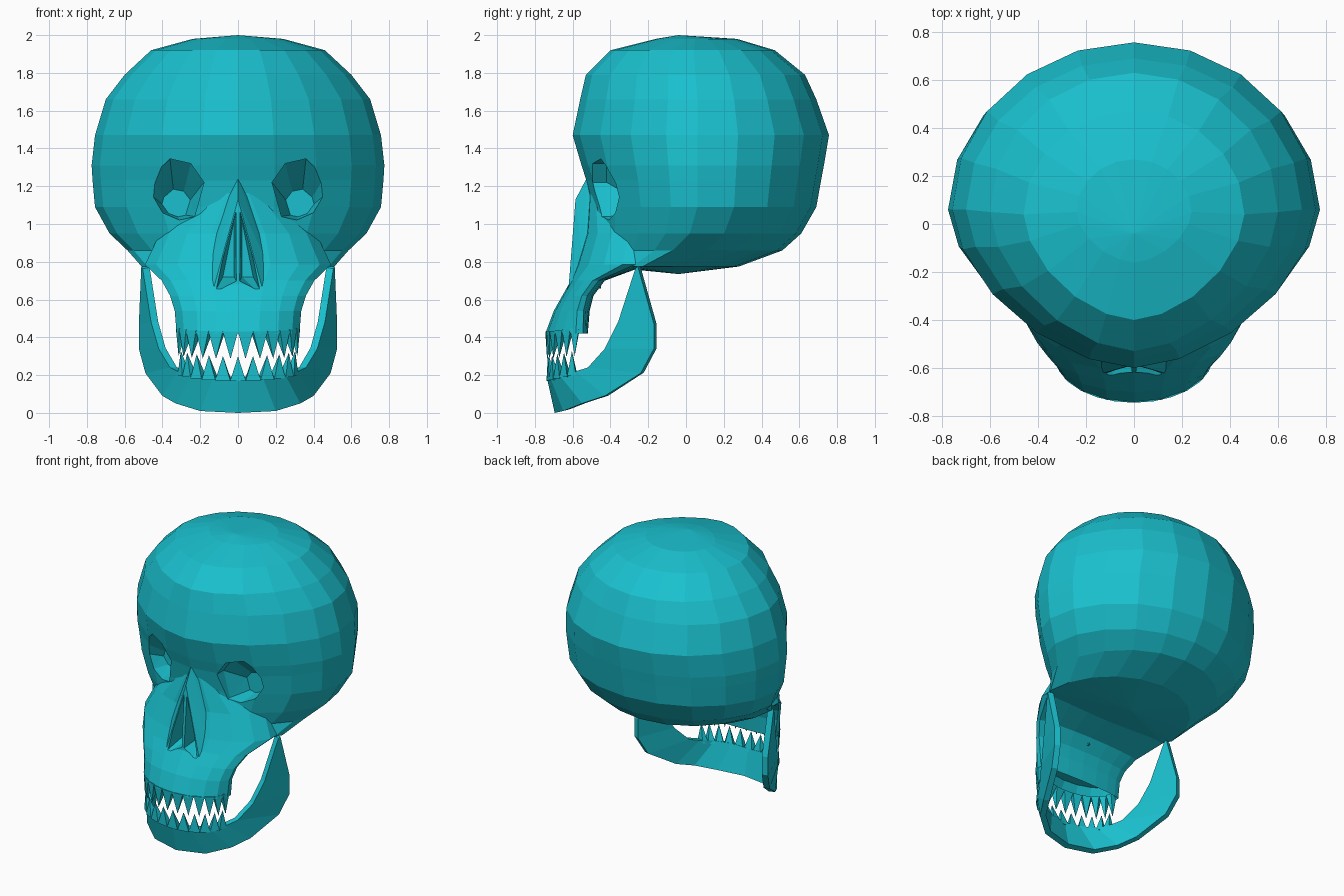
import bpy, bmesh
from math import sin, cos, pi, radians
from mathutils import Vector

if "Cube" in bpy.data.objects:
    bpy.data.objects.remove(bpy.data.objects["Cube"])

mat = bpy.data.materials.new("teal")
mat.diffuse_color = (0.01, 0.53, 0.62, 1)
mat.use_nodes = True
mat.node_tree.nodes["Principled BSDF"].inputs["Base Color"].default_value = mat.diffuse_color


def to_object(bm, name, recalc=True):
    if recalc:
        bmesh.ops.recalc_face_normals(bm, faces=bm.faces[:])
    me = bpy.data.meshes.new(name)
    bm.to_mesh(me)
    bm.free()
    me.materials.append(mat)
    ob = bpy.data.objects.new(name, me)
    bpy.context.collection.objects.link(ob)
    return ob


def loft(name, rings, n, e=1.0, top=None, bottom=None, palate=False):
    """Stack of egg-shaped rings: z, half width, front y, back y, y of widest point."""
    bm = bmesh.new()
    loops = []
    for z, w, yf, yb, yw in rings:
        loop = []
        for i in range(n):
            a = 2 * pi * i / n
            s, c = sin(a), cos(a)
            k = e if c > 1e-6 else 1.0
            x = w * abs(s) ** k * (1 if s > 0 else -1)
            y = yw - (yw - yf) * c ** k if c > 1e-6 else yw - (yb - yw) * c
            loop.append(bm.verts.new((x, y, z)))
        loops.append(loop)
    for a, b in zip(loops, loops[1:]):
        for i in range(n):
            j = (i + 1) % n
            bm.faces.new((a[i], a[j], b[j], b[i]))
    caps = []
    for loop, pole in ((loops[0], top), (loops[-1], bottom)):
        if pole:
            p = bm.verts.new(pole)
            for i in range(n):
                bm.faces.new((loop[i], loop[(i + 1) % n], p))
        else:
            caps.append(bm.faces.new(loop))
    bmesh.ops.recalc_face_normals(bm, faces=bm.faces[:])
    if palate:
        bmesh.ops.inset_individual(bm, faces=[caps[-1]], thickness=0.05, depth=-0.08)
    return to_object(bm, name)


def hull(name, pts):
    bm = bmesh.new()
    vs = [bm.verts.new(p) for p in pts]
    bmesh.ops.convex_hull(bm, input=vs)
    loose = [v for v in bm.verts if not v.link_faces]
    bmesh.ops.delete(bm, geom=loose, context='VERTS')
    return to_object(bm, name)


def combine(target, other, op):
    m = target.modifiers.new(op, 'BOOLEAN')
    m.operation, m.solver, m.object = op, 'EXACT', other
    bpy.context.view_layer.objects.active = target
    bpy.ops.object.modifier_apply(modifier=m.name)
    bpy.data.objects.remove(other, do_unlink=True)


# Cranium
skull = loft("skull", [
    (1.98, 0.24, -0.16, 0.27, 0.05),
    (1.92, 0.46, -0.40, 0.47, 0.04),
    (1.79, 0.60, -0.53, 0.63, 0.05),
    (1.66, 0.70, -0.56, 0.69, 0.06),
    (1.47, 0.757, -0.60, 0.757, 0.06),
    (1.31, 0.775, -0.553, 0.73, 0.06),
    (1.23, 0.77, -0.527, 0.715, 0.06),
    (1.09, 0.757, -0.50, 0.69, 0.06),
    (0.95, 0.68, -0.49, 0.61, 0.02),
    (0.86, 0.585, -0.46, 0.51, -0.07),
    (0.775, 0.51, -0.44, 0.28, -0.23)], 20, 1.18,
    top=(0, -0.04, 2.0), bottom=(0, -0.04, 0.735))

# Cheeks and upper jaw bone
face = loft("face", [
    (1.20, 0.12, -0.51, -0.15, -0.38),
    (0.95, 0.42, -0.535, 0.0, -0.25),
    (0.785, 0.50, -0.585, -0.2, -0.285),
    (0.70, 0.41, -0.61, -0.43, -0.47),
    (0.62, 0.365, -0.655, -0.49, -0.53),
    (0.54, 0.34, -0.70, -0.51, -0.55),
    (0.42, 0.33, -0.745, -0.52, -0.55)], 18, palate=True)
combine(skull, face, 'UNION')

# Nose bone
nose = [(0, -0.527, 1.24), (0, -0.585, 1.13), (0, -0.45, 1.1), (0, -0.45, 0.66)]
for s in (-1, 1):
    nose += [(s * 0.14, -0.625, 0.62), (s * 0.09, -0.49, 1.06), (s * 0.18, -0.54, 0.74)]
combine(skull, hull("nose", nose), 'UNION')

# Eye sockets and nostrils, both sides
socket = [(0.48, 1.17), (0.46, 1.25), (0.36, 1.345), (0.25, 1.32),
          (0.18, 1.22), (0.23, 1.04), (0.31, 1.02), (0.41, 1.06)]
nostril = [(0, -0.75, 1.12), (0, -0.75, 0.68), (0.14, -0.75, 0.61),
           (0.02, -0.46, 1.02), (0.02, -0.46, 0.72), (0.08, -0.46, 0.72)]
for s in (-1, 1):
    pts = [(s * x, y, z) for x, z in socket for y in (-0.8, -0.42)]
    pts += [(s * (0.325 + 0.5 * (x - 0.325)), -0.26, 1.11 + 0.45 * (z - 1.18)) for x, z in socket]
    combine(skull, hull("socket_cutter", pts), 'DIFFERENCE')
    combine(skull, hull("nostril_cutter", [(s * x, y, z) for x, y, z in nostril]), 'DIFFERENCE')

# Lower jaw: a bent band from hinge to chin, mirrored
low = [(0.512, -0.255, 0.775), (0.525, -0.17, 0.47), (0.525, -0.17, 0.34), (0.49, -0.24, 0.21),
       (0.40, -0.43, 0.09), (0.33, -0.55, 0.05), (0.20, -0.65, 0.01), (0, -0.695, 0)]
high = [(0.505, -0.268, 0.765), (0.46, -0.36, 0.48), (0.42, -0.43, 0.34), (0.36, -0.52, 0.24),
        (0.32, -0.585, 0.22), (0.25, -0.67, 0.20), (0.13, -0.72, 0.19), (0, -0.735, 0.18)]
bm = bmesh.new()
rows = []
for edge in (low, high):
    full = [(-x, y, z) for x, y, z in edge] + edge[-2::-1]
    rows.append([bm.verts.new(p) for p in full])
b, t = rows
for i in range(len(b) - 1):
    bm.faces.new((b[i], b[i + 1], t[i + 1], t[i]))
jaw = to_object(bm, "lower_jaw", recalc=False)
m = jaw.modifiers.new("thickness", 'SOLIDIFY')
m.thickness, m.offset = 0.04, -1


# Teeth: four-sided spikes along the jaw arch
def teeth(name, count, span, z_base, z_tip, rise, a, r):
    bm = bmesh.new()

    def at(ang, inset, z):
        return Vector(((a - inset) * sin(ang), -0.55 - (r - inset) * cos(ang), z))
    step = 2 * span / count
    for i in range(count):
        a0 = -span + i * step
        a1, mid = a0 + step, a0 + step / 2
        lift = rise * (1 - cos(mid))
        base = [bm.verts.new(at(g, d, z_base + lift))
                for g, d in ((a0, 0), (a1, 0), (a1, 0.05), (a0, 0.05))]
        tip = bm.verts.new(at(mid, 0.008, z_tip + lift))
        bm.faces.new(base)
        for k in range(4):
            bm.faces.new((base[k], base[(k + 1) % 4], tip))
    return to_object(bm, name)


teeth("upper_teeth", 12, radians(85), 0.43, 0.285, 0.02, 0.33, 0.195)
teeth("lower_teeth", 11, radians(80), 0.17, 0.30, 0.04, 0.325, 0.19)
